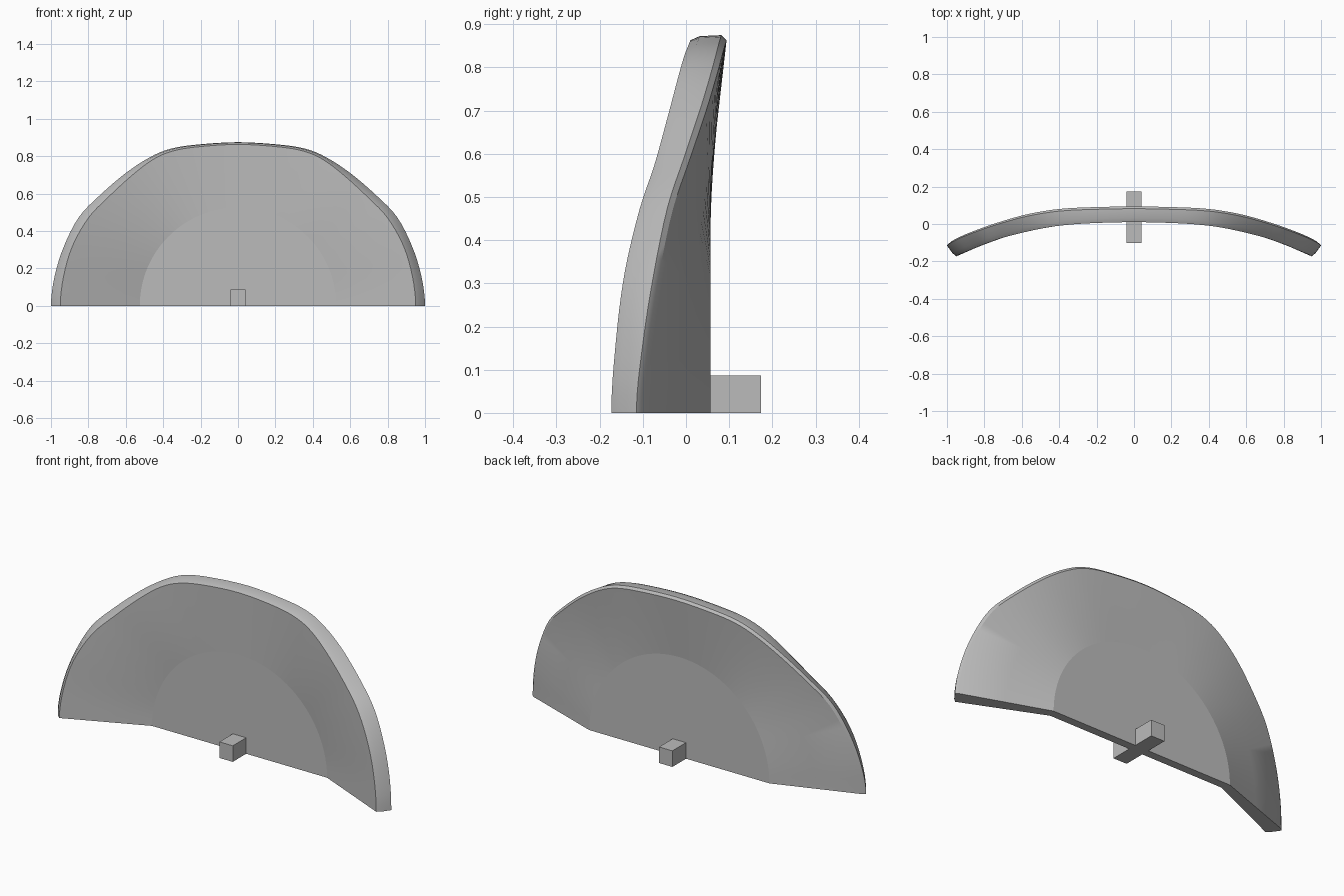
import bpy, bmesh, math
from mathutils import Vector

cube = bpy.data.objects.get("Cube")
if cube:
    bpy.data.objects.remove(cube, do_unlink=True)

GREY = (0.5, 0.5, 0.5, 1.0)
grey = bpy.data.materials.new("plain grey")
grey.use_nodes = True
grey.diffuse_color = GREY
grey.node_tree.nodes["Principled BSDF"].inputs["Base Color"].default_value = GREY

# Rim from one side to the crown: back edge x, z, y, then front edge x, z, y
HALF_RIM = [
    (1.00, 0.00, -.115, .950, 0.00, -.173),
    (0.98, 0.16, -.100, .932, 0.16, -.163),
    (0.93, 0.32, -.075, .885, 0.32, -.143),
    (0.85, .475, -.043, .800, 0.47, -.108),
    (0.74, 0.59, -.005, .700, .575, -.073),
    (0.60, 0.71, 0.035, .570, .695, -.040),
    (0.47, .795, 0.060, .455, .782, -.017),
    (0.36, 0.84, 0.072, .350, .827, -.004),
    (0.22, .862, 0.078, .215, 0.85, 0.005),
    (0.00, .875, 0.082, 0.00, .863, 0.010),
]
FLAT_FRONT, FLAT_BACK = 0.013, 0.057
STEPS = 4


def spline(a, b, c, d, t):
    """Catmull-Rom blend of four rows."""
    return [0.5 * (2 * q + (r - p) * t + (2 * p - 5 * q + 4 * r - s) * t ** 2
                   + (3 * q - p - 3 * r + s) * t ** 3)
            for p, q, r, s in zip(a, b, c, d)]


def flip(row, axis):
    """Mirror a rim row: axis 0 flips x, axis 1 flips z."""
    return [-v if i % 3 == axis and i in (axis, axis + 3) else v
            for i, v in enumerate(row)]


def smooth_rim():
    rows = HALF_RIM + [flip(r, 0) for r in reversed(HALF_RIM[:-1])]
    ext = [flip(rows[1], 1)] + rows + [flip(rows[-2], 1)]
    out = []
    for i in range(len(rows) - 1):
        out += [spline(*ext[i:i + 4], k / STEPS) for k in range(STEPS)]
    return out + [list(rows[-1])]


def section(row):
    """Cross-section running from the flat front, round the rim, to the flat back."""
    bx, bz, by, fx, fz, fy = row
    back, front = Vector((bx, by, bz)), Vector((fx, fy, fz))
    out = Vector((bx, 0, bz)).normalized()
    inner_f = out * 0.525 + Vector((0, FLAT_FRONT, 0))
    inner_b = out * 0.54 + Vector((0, FLAT_BACK, 0))
    bevel = back - out * 0.012 + Vector((0, 0.012, 0))
    return [inner_f, inner_f.lerp(front, 0.5), front,
            front.lerp(back, 0.3) + out * 0.006, back,
            bevel, bevel.lerp(inner_b, 0.5), inner_b]


def finish(name, bm):
    bmesh.ops.recalc_face_normals(bm, faces=bm.faces)
    mesh = bpy.data.meshes.new(name)
    bm.to_mesh(mesh)
    bm.free()
    obj = bpy.data.objects.new(name, mesh)
    bpy.context.collection.objects.link(obj)
    mesh.materials.append(grey)
    return obj


# Half dish: lofted flange around a flat half disc
bm = bmesh.new()
grid = []
for row in smooth_rim():
    pts = section(row)
    if abs(row[1]) < 1e-6:
        for p in pts:
            p.z = 0
    grid.append([bm.verts.new(p) for p in pts])
for a, b in zip(grid, grid[1:]):
    for j in range(len(a) - 1):
        bm.faces.new((a[j], a[j + 1], b[j + 1], b[j]))
bm.faces.new([s[0] for s in grid])
bm.faces.new([s[-1] for s in grid])
bm.faces.new(grid[0] + grid[-1][::-1])
# Crisp border around both flat faces
for a, b in zip(grid, grid[1:]):
    for j in (0, -1):
        bm.edges.get((a[j], b[j])).smooth = False
dish = finish("half_dish", bm)

bpy.ops.object.select_all(action="DESELECT")
dish.select_set(True)
bpy.context.view_layer.objects.active = dish
bpy.ops.object.shade_smooth_by_angle(angle=math.radians(30), keep_sharp_edges=True)

# Square peg through the middle of the base
bm = bmesh.new()
bmesh.ops.create_cube(bm, size=1)
bmesh.ops.scale(bm, vec=(0.08, 0.276, 0.087), verts=bm.verts)
bmesh.ops.translate(bm, vec=(0, 0.036, 0.0435), verts=bm.verts)
finish("centre_peg", bm)
